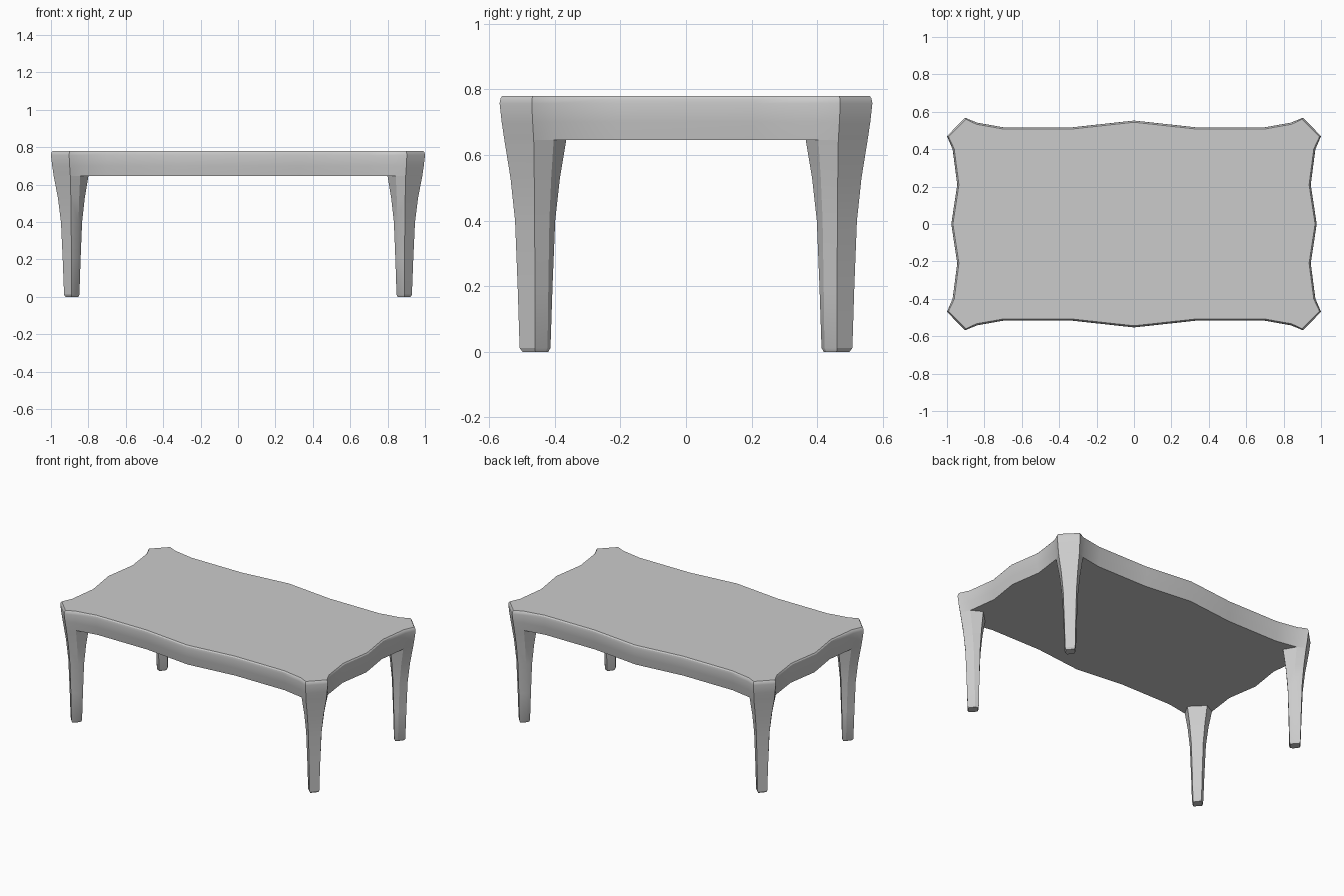
import bpy, bmesh, math
from mathutils import Vector

if "Cube" in bpy.data.objects:
    bpy.data.objects.remove(bpy.data.objects["Cube"])


def loft(name, rings, cap_last=True, cap_first=True):
    """Skin a stack of equal-length rings, with optional end caps."""
    bm = bmesh.new()
    loops = [[bm.verts.new(p) for p in ring] for ring in rings]
    for a, b in zip(loops, loops[1:]):
        for i in range(len(a)):
            j = (i + 1) % len(a)
            bm.faces.new((a[i], a[j], b[j], b[i]))
    if cap_first:
        bm.faces.new(loops[0])
    if cap_last:
        bm.faces.new(loops[-1])
    bmesh.ops.recalc_face_normals(bm, faces=bm.faces)
    mesh = bpy.data.meshes.new(name)
    bm.to_mesh(mesh)
    bm.free()
    obj = bpy.data.objects.new(name, mesh)
    bpy.context.collection.objects.link(obj)
    return obj


def smooth(obj):
    bpy.ops.object.select_all(action='DESELECT')
    obj.select_set(True)
    bpy.context.view_layer.objects.active = obj
    bpy.ops.object.shade_smooth_by_angle(angle=math.radians(25))


def inset(outline, d):
    """Move each outline point inward along its averaged normal."""
    out = []
    n = len(outline)
    for i, p in enumerate(outline):
        t = outline[(i + 1) % n] - outline[i - 1]
        out.append(p - Vector((t.y, -t.x)).normalized() * d)
    return out


# Wavy outline: one quarter, mirrored to the full counter-clockwise loop
quarter = [(0.977, 0), (0.945, 0.21), (0.97, 0.40), (1.0, 0.47), (0.903, 0.568),
           (0.84, 0.542), (0.70, 0.517), (0.33, 0.517), (0, 0.553)]
half = quarter + [(-x, y) for x, y in quarter[-2::-1]]
outline = [Vector(p) for p in half + [(x, -y) for x, y in half[-2:0:-1]]]

# Table top with deep apron, softened upper edge and tapering sides
levels = [(0.645, 0.016), (0.70, 0.007), (0.757, 0.0), (0.772, 0.003), (0.78, 0.009)]
top = loft("table_top", [[(p.x, p.y, z) for p in inset(outline, d)] for z, d in levels])
smooth(top)

# Six-sided flared leg, following the apron corner at its top
edge = inset(outline, 0.016)
leg_top = [edge[2], edge[3], edge[4], edge[5], Vector((0.80, 0.45)), Vector((0.885, 0.365))]
foot = [Vector(p) for p in [(0.902, 0.422), (0.93, 0.46), (0.89, 0.507),
                            (0.857, 0.475), (0.848, 0.455), (0.88, 0.413)]]
centre = sum(foot, Vector((0, 0))) / 6
rings = []
for z, t in [(0.645, 1), (0.53, 0.6), (0.40, 0.3), (0.20, 0.13), (0.012, 0)]:
    rings.append([(*f.lerp(u, t), z) for f, u in zip(foot, leg_top)])
rings.append([(*f.lerp(centre, 0.16), 0) for f in foot])
legs = loft("legs", rings, cap_first=False)
smooth(legs)

# Mirror the leg to all four corners
mirror = legs.modifiers.new("four_corners", 'MIRROR')
mirror.use_axis = (True, True, False)
mirror.use_mirror_merge = False
